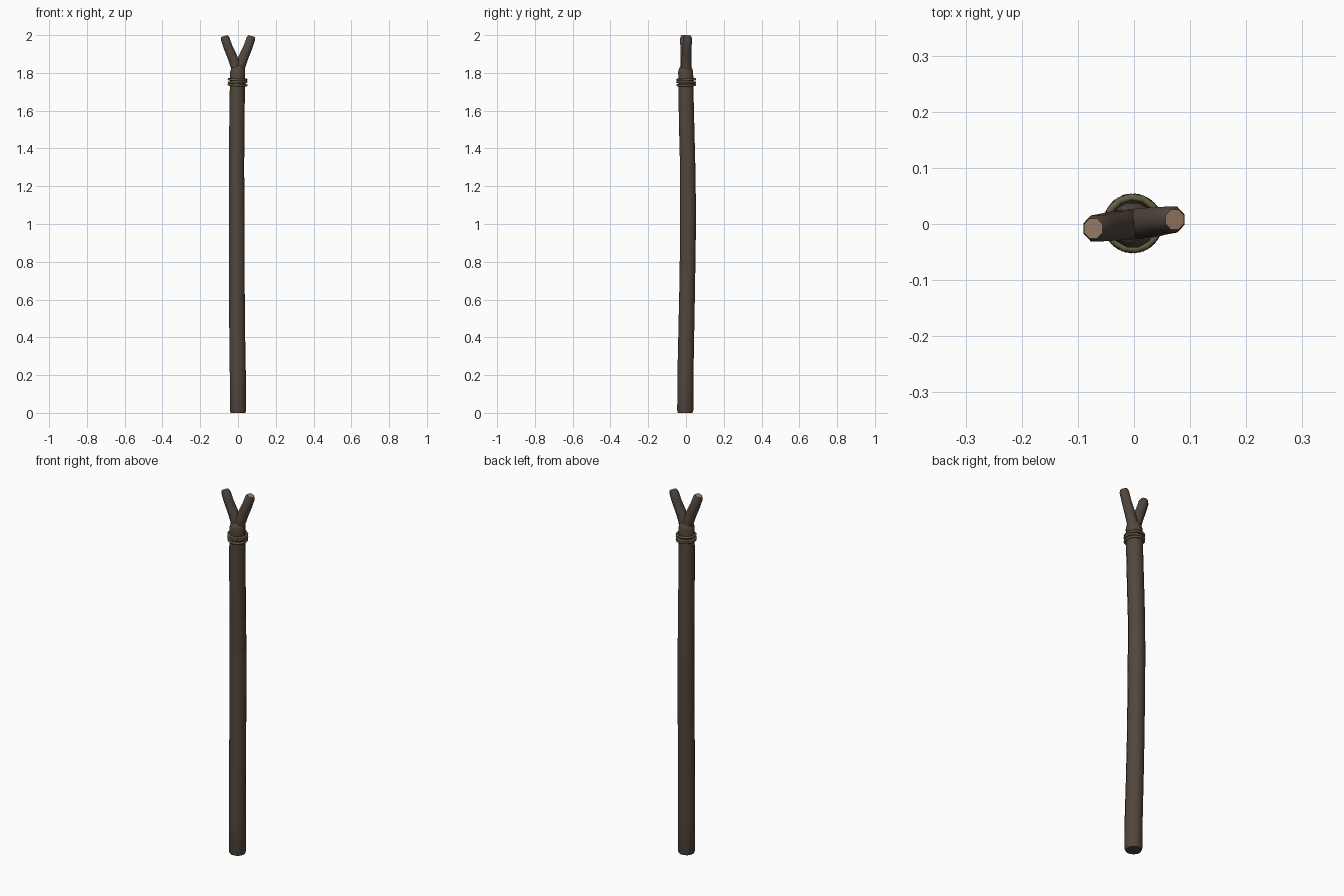
import bpy, bmesh, math
from mathutils import Vector

if "Cube" in bpy.data.objects:
    bpy.data.objects.remove(bpy.data.objects["Cube"])


def material(name, color):
    m = bpy.data.materials.new(name)
    m.diffuse_color = (*color, 1)
    m.use_nodes = True
    m.node_tree.nodes["Principled BSDF"].inputs["Base Color"].default_value = m.diffuse_color
    return m


bark = material("bark", (0.085, 0.062, 0.047))
cut_wood = material("cut_wood", (0.30, 0.19, 0.125))
twine = material("twine", (0.13, 0.11, 0.055))


def finish(name, bm, mats):
    bmesh.ops.recalc_face_normals(bm, faces=bm.faces)
    me = bpy.data.meshes.new(name)
    bm.to_mesh(me)
    bm.free()
    for m in mats:
        me.materials.append(m)
    ob = bpy.data.objects.new(name, me)
    bpy.context.collection.objects.link(ob)
    bpy.context.view_layer.objects.active = ob
    ob.select_set(True)
    bpy.ops.object.shade_smooth_by_angle(angle=math.radians(50))
    ob.select_set(False)
    return ob


# Sweep a ring along (x, y, z, radius) points; inset the cut end
def tube(name, path, sides, up_axis=False, cut_end=False):
    bm = bmesh.new()
    pts = [Vector(p[:3]) for p in path]
    rings = []
    for i, p in enumerate(pts):
        t = (pts[min(i + 1, len(pts) - 1)] - pts[max(i - 1, 0)]).normalized()
        if up_axis:
            t = Vector((0, 0, 1))
        u = Vector((0, 1, 0)).cross(t).normalized()
        v = t.cross(u)
        ring = []
        for k in range(sides):
            a = math.tau * (k + 0.5) / sides
            ring.append(bm.verts.new(p + (u * math.cos(a) + v * math.sin(a)) * path[i][3]))
        rings.append(ring)
    for a, b in zip(rings, rings[1:]):
        for k in range(sides):
            n = (k + 1) % sides
            bm.faces.new((a[k], a[n], b[n], b[k]))
    bm.faces.new(rings[0][::-1])
    cap = bm.faces.new(rings[-1])
    if cut_end:
        cap.material_index = 1
    return finish(name, bm, [bark, cut_wood])


# Gently bowed main pole with a rounded shoulder
tube("pole", [
    (0, -0.004, 0, 0.040), (0, -0.004, 0.012, 0.044), (-0.001, -0.003, 0.2, 0.044),
    (-0.004, 0.001, 0.4, 0.0435), (-0.006, 0.006, 0.65, 0.043), (-0.006, 0.010, 0.9, 0.043),
    (-0.007, 0.011, 1.1, 0.043), (-0.008, 0.009, 1.3, 0.042), (-0.006, 0.004, 1.5, 0.042),
    (-0.004, 0, 1.68, 0.0415), (-0.003, -0.001, 1.78, 0.041), (-0.002, -0.002, 1.805, 0.041),
    (-0.001, -0.002, 1.825, 0.036), (0, -0.001, 1.838, 0.026)], 12, up_axis=True)

# Forked prongs with pale cut ends
for side, label in ((-1, "left"), (1, "right")):
    tube(label + "_prong", [
        (0.004 * side, 0, 1.79, 0.030), (0.012 * side, 0.001 * side, 1.835, 0.029),
        (0.030 * side, 0.003 * side, 1.885, 0.028), (0.052 * side, 0.006 * side, 1.935, 0.026),
        (0.068 * side, 0.008 * side, 1.981, 0.025),
        (0.0725 * side, 0.008 * side, 1.995, 0.019)], 8, cut_end=True)

# Twine loops tied below the fork
for i, (z, tx, ty) in enumerate(((1.736, 0.03, 0.05), (1.750, -0.04, -0.03), (1.765, 0.05, 0.02))):
    bpy.ops.mesh.primitive_torus_add(
        major_segments=14, minor_segments=6, major_radius=0.047, minor_radius=0.0065,
        location=(-0.002, 0.001, z), rotation=(tx, ty, i * 0.15))
    loop = bpy.context.object
    loop.name = "twine_loop_%d" % (i + 1)
    loop.data.materials.append(twine)
    bpy.ops.object.shade_smooth_by_angle(angle=math.radians(70))
    loop.select_set(False)
